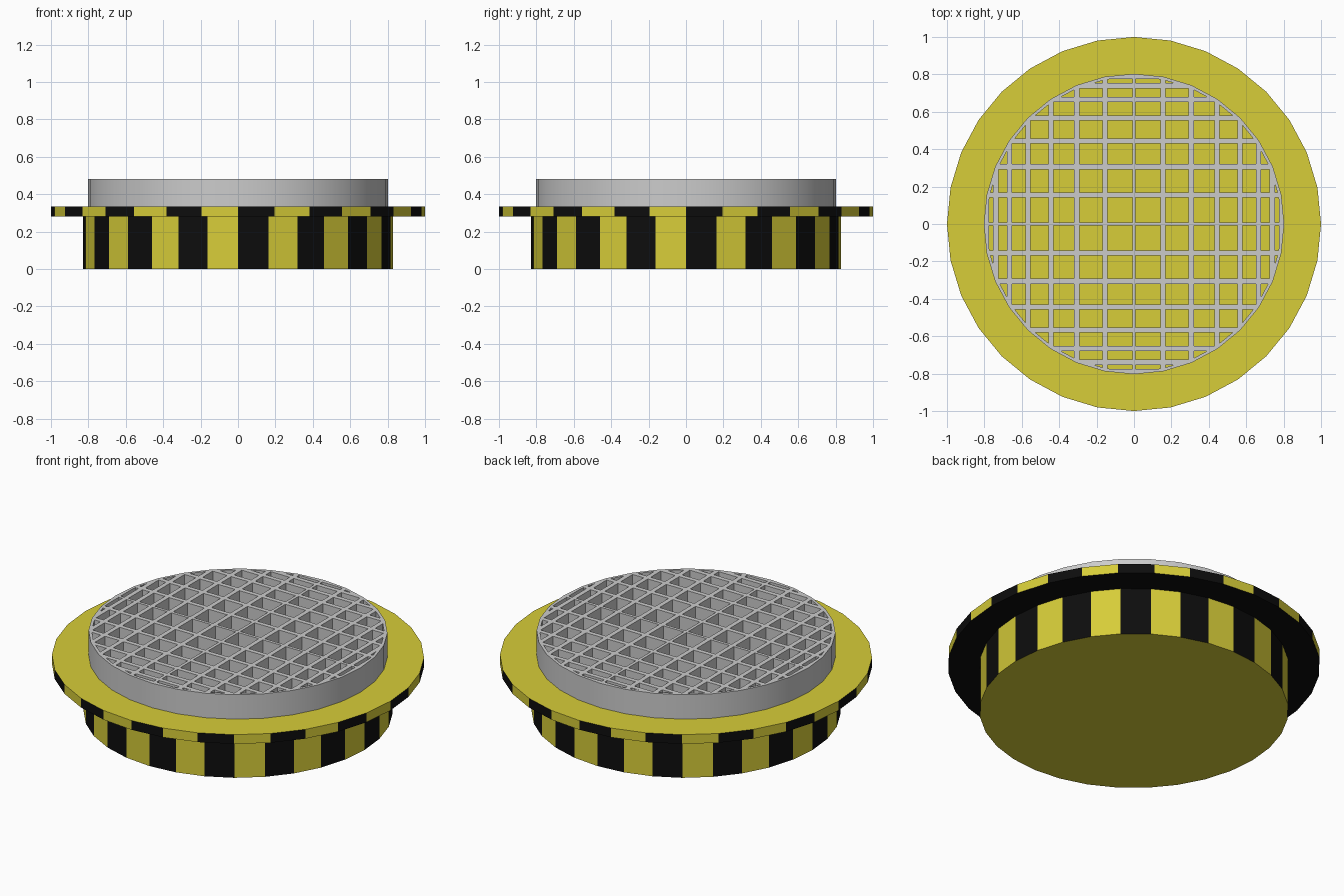
import bpy, bmesh
from math import sin, cos, pi, sqrt

if "Cube" in bpy.data.objects:
    bpy.data.objects.remove(bpy.data.objects["Cube"])

N = 32                       # sides of every round part
BASE_TOP, FLANGE_TOP, GRILLE_TOP = 0.28, 0.335, 0.48


def material(name, rgb):
    m = bpy.data.materials.new(name)
    m.diffuse_color = (*rgb, 1)
    m.use_nodes = True
    m.node_tree.nodes["Principled BSDF"].inputs["Base Color"].default_value = m.diffuse_color
    return m


def finish(bm, name, mats=()):
    bmesh.ops.recalc_face_normals(bm, faces=bm.faces[:])
    me = bpy.data.meshes.new(name)
    bm.to_mesh(me)
    bm.free()
    for m in mats:
        me.materials.append(m)
    ob = bpy.data.objects.new(name, me)
    bpy.context.collection.objects.link(ob)
    return ob


def ring(bm, r, z):
    return [bm.verts.new((r * cos(2 * pi * i / N), r * sin(2 * pi * i / N), z))
            for i in range(N)]


def bridge(bm, a, b, mat=lambda i: 0):
    for i in range(N):
        j = (i + 1) % N
        bm.faces.new((a[i], a[j], b[j], b[i])).material_index = mat(i)


yellow = material("hazard_yellow", (0.68, 0.61, 0.04))
black = material("hazard_black", (0.004, 0.004, 0.004))

# Striped base with overhanging flange
bm = bmesh.new()
stripes = lambda i: 1 - i % 2
r0 = ring(bm, 0.83, 0)
r1 = ring(bm, 0.83, BASE_TOP)
r2 = ring(bm, 1.0, BASE_TOP)
r3 = ring(bm, 1.0, FLANGE_TOP)
bm.faces.new(r0[::-1])
bridge(bm, r0, r1, stripes)
bridge(bm, r1, r2, lambda i: 1)
bridge(bm, r2, r3, stripes)
bm.faces.new(r3)
finish(bm, "striped_base", (yellow, black))

# Thin outer wall of the grille
bm = bmesh.new()
R_OUT, R_IN = 0.803, 0.787
loops = [ring(bm, R_OUT, FLANGE_TOP), ring(bm, R_OUT, GRILLE_TOP),
         ring(bm, R_IN, GRILLE_TOP), ring(bm, R_IN, FLANGE_TOP)]
for k in range(4):
    bridge(bm, loops[k], loops[(k + 1) % 4])
wall = finish(bm, "grille_wall")
bpy.context.view_layer.objects.active = wall
wall.select_set(True)
bpy.ops.object.shade_smooth_by_angle()

# Crossing bars joining opposite corners of the wall
R_BAR = 0.795


def bar(bm, c, w, swap):
    def end(x):
        return sqrt(max(R_BAR ** 2 - x * x, 0.0)) * 0.995
    x0, x1 = c - w / 2, c + w / 2
    outline = [(x0, -end(x0)), (x1, -end(x1)), (x1, end(x1)), (x0, end(x0))]
    if swap:
        outline = [(y, x) for x, y in outline]
    lo = [bm.verts.new((*p, FLANGE_TOP)) for p in outline]
    hi = [bm.verts.new((*p, GRILLE_TOP)) for p in outline]
    bm.faces.new(lo[::-1])
    bm.faces.new(hi)
    for i in range(4):
        j = (i + 1) % 4
        bm.faces.new((lo[i], lo[j], hi[j], hi[i]))


for swap, name in ((False, "grille_bars_lengthwise"), (True, "grille_bars_crosswise")):
    bm = bmesh.new()
    for k in range(-7, 8):
        width = 0.018 if k in (0, -7, 7) else 0.027
        bar(bm, 0.8 * sin(k * 2 * pi / N), width, swap)
    finish(bm, name)
